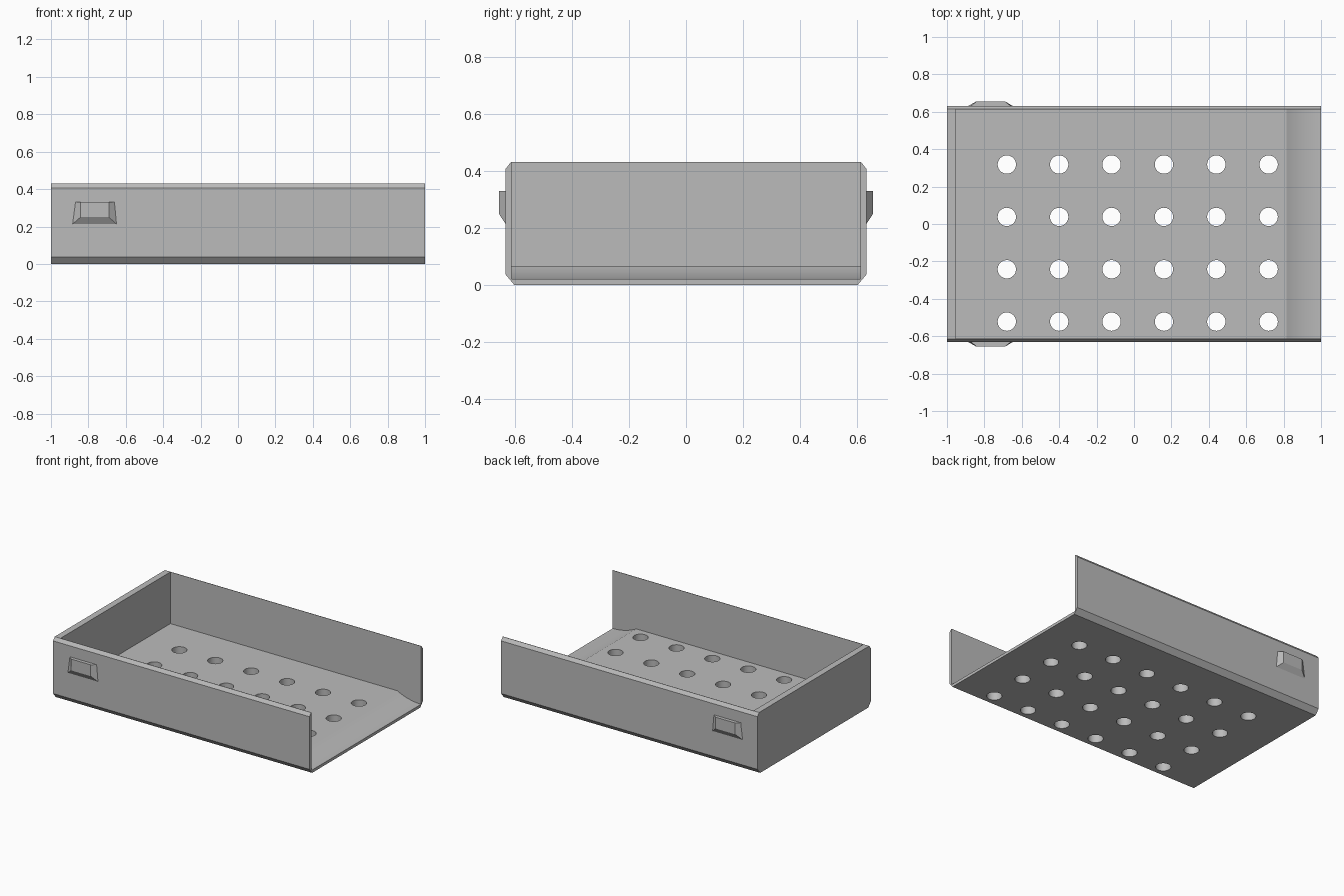
import bpy, bmesh, math
from mathutils import Matrix, Vector

if "Cube" in bpy.data.objects:
    bpy.data.objects.remove(bpy.data.objects["Cube"], do_unlink=True)

grey = bpy.data.materials.new("plain grey")
grey.use_nodes = True
COLOUR = (0.5, 0.5, 0.5, 1)
grey.diffuse_color = COLOUR
grey.node_tree.nodes["Principled BSDF"].inputs["Base Color"].default_value = COLOUR


def finish(name, bm):
    bmesh.ops.recalc_face_normals(bm, faces=bm.faces)
    mesh = bpy.data.meshes.new(name)
    bm.to_mesh(mesh)
    bm.free()
    mesh.materials.append(grey)
    obj = bpy.data.objects.new(name, mesh)
    bpy.context.collection.objects.link(obj)
    return obj


def extrude(name, points, offset):
    """Sweep a closed outline along an offset."""
    bm = bmesh.new()
    face = bm.faces.new([bm.verts.new(p) for p in points])
    swept = bmesh.ops.extrude_face_region(bm, geom=[face], use_keep_orig=True)
    verts = [g for g in swept["geom"] if isinstance(g, bmesh.types.BMVert)]
    bmesh.ops.translate(bm, verts=verts, vec=Vector(offset))
    return finish(name, bm)


def select_only(obj):
    bpy.ops.object.select_all(action='DESELECT')
    obj.select_set(True)
    bpy.context.view_layer.objects.active = obj


def cut(target, cutter):
    cutter.hide_render = True
    mod = target.modifiers.new("cut", 'BOOLEAN')
    mod.operation = 'DIFFERENCE'
    mod.solver = 'EXACT'
    mod.object = cutter
    select_only(target)
    bpy.ops.object.modifier_apply(modifier=mod.name)
    bpy.data.objects.remove(cutter, do_unlink=True)


# Tray block with chamfered long edges
half = [(0.602, 0), (0.632, 0.036), (0.632, 0.407), (0.614, 0.43)]
outline = half + [(-y, z) for y, z in reversed(half)]
tray = extrude("tray", [(-1, y, z) for y, z in outline], (2, 0, 0))

# Cavity, open at the +x end, with a concave lip in the floor
floor, lip, start = 0.066, 0.02, 0.815
run, drop = 1 - start, floor - lip
radius = (run ** 2 + drop ** 2) / (2 * drop)
sweep = math.asin(run / radius)
steps = 12
arc = []
for i in range(steps + 1):
    a = sweep * (1 - i / steps)
    arc.append((1 - radius * math.sin(a), lip + radius * (1 - math.cos(a))))
cavity = [(-0.955, floor)] + arc + [(1.2, lip), (1.2, 0.6), (-0.955, 0.6)]
wall = 0.611
cut(tray, extrude("cavity_cutter", [(x, -wall, z) for x, z in cavity], (0, 2 * wall, 0)))

# Drain holes
bm = bmesh.new()
for col in range(6):
    for row in range(4):
        spot = Matrix.Translation((-0.68 + 0.28 * col, -0.522 + 0.28 * row, 0.03))
        bmesh.ops.create_cone(bm, cap_ends=True, segments=32, radius1=0.049,
                              radius2=0.049, depth=0.3, matrix=spot)
cut(tray, finish("hole_cutter", bm))
select_only(tray)
bpy.ops.object.shade_smooth_by_angle(angle=math.radians(20))

# Wedge-shaped clip on each side wall
for name, side in (("front_clip", -1), ("back_clip", 1)):
    bm = bmesh.new()
    base = [(-0.888, 0.21), (-0.647, 0.21), (-0.658, 0.33), (-0.872, 0.33)]
    tip = [(-0.842, 0.25), (-0.69, 0.25), (-0.69, 0.33), (-0.842, 0.33)]
    inner = [bm.verts.new((x, side * 0.63, z)) for x, z in base]
    outer = [bm.verts.new((x, side * 0.656, z)) for x, z in tip]
    bm.faces.new(inner)
    bm.faces.new(outer)
    for i in range(4):
        j = (i + 1) % 4
        bm.faces.new((inner[i], inner[j], outer[j], outer[i]))
    finish(name, bm)
